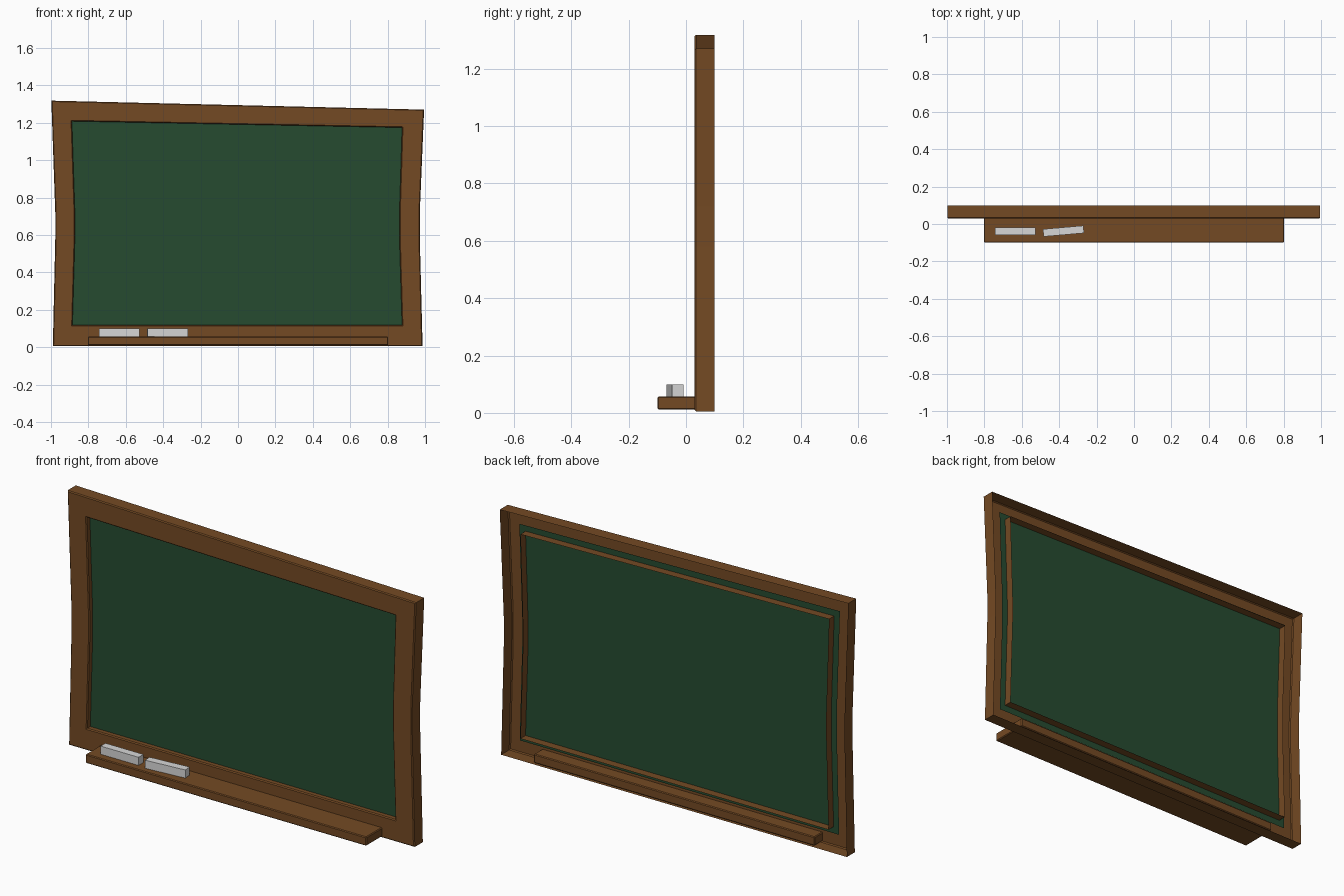
import bpy, bmesh, math

if "Cube" in bpy.data.objects:
    bpy.data.objects.remove(bpy.data.objects["Cube"])


def material(name, rgb):
    m = bpy.data.materials.new(name)
    m.diffuse_color = (*rgb, 1)
    m.use_nodes = True
    m.node_tree.nodes["Principled BSDF"].inputs["Base Color"].default_value = m.diffuse_color
    return m


WOOD = material("brown wood", (0.175, 0.068, 0.017))
GREEN = material("board green", (0.019, 0.070, 0.030))
WHITE = material("chalk white", (0.68, 0.68, 0.68))


def add_object(name, bm, mat):
    me = bpy.data.meshes.new(name)
    bm.to_mesh(me)
    bm.free()
    me.materials.append(mat)
    ob = bpy.data.objects.new(name, me)
    bpy.context.collection.objects.link(ob)
    return ob


def box(name, centre, size, mat, bevel=0.0, turn=0.0):
    bm = bmesh.new()
    bmesh.ops.create_cube(bm, size=1)
    bmesh.ops.scale(bm, vec=size, verts=bm.verts)
    if bevel:
        bmesh.ops.bevel(bm, geom=bm.edges[:], offset=bevel, segments=1, affect='EDGES')
    ob = add_object(name, bm, mat)
    ob.location = centre
    ob.rotation_euler.z = turn
    return ob


# Warped outlines of the frame, counter-clockwise from the lower left (x, z)
OUTER = [(-0.99, 0.005), (0.987, 0.005), (0.972, 0.58), (0.972, 0.72),
         (0.995, 1.27), (-0.998, 1.318), (-0.977, 0.72), (-0.977, 0.58)]
INNER = [(-0.885, 0.118), (0.877, 0.118), (0.863, 0.58), (0.863, 0.72),
         (0.877, 1.174), (-0.888, 1.208), (-0.872, 0.72), (-0.872, 0.58)]


def ring(bm, f, y):
    """Outline at fraction f between the outer and inner edge."""
    return [bm.verts.new((a[0] + (b[0] - a[0]) * f, y, a[1] + (b[1] - a[1]) * f))
            for a, b in zip(OUTER, INNER)]


# Frame: channel section, open at the back, with small chamfers in front
bm = bmesh.new()
section = [(0, 0.10), (0, 0.035), (0.045, 0.03), (0.955, 0.03), (1, 0.035), (1, 0.10)]
rings = [ring(bm, f, y) for f, y in section]
for a, b in zip(rings, rings[1:]):
    for i in range(len(a)):
        j = (i + 1) % len(a)
        bm.faces.new((a[i], a[j], b[j], b[i]))
add_object("frame", bm, WOOD)

# Writing board: sheet passing through the inner walls of the frame
bm = bmesh.new()
bm.faces.new(ring(bm, 0.70, 0.058))
add_object("writing_board", bm, GREEN)

# Chalk tray, running back into the hollow frame
box("chalk_tray", (0, -0.001, 0.034), (1.606, 0.196, 0.046), WOOD, bevel=0.004)

# Chalk sticks
box("chalk_left", (-0.636, -0.039, 0.078), (0.217, 0.04, 0.042), WHITE)
box("chalk_right", (-0.377, -0.038, 0.078), (0.217, 0.04, 0.042), WHITE, turn=math.radians(5))
